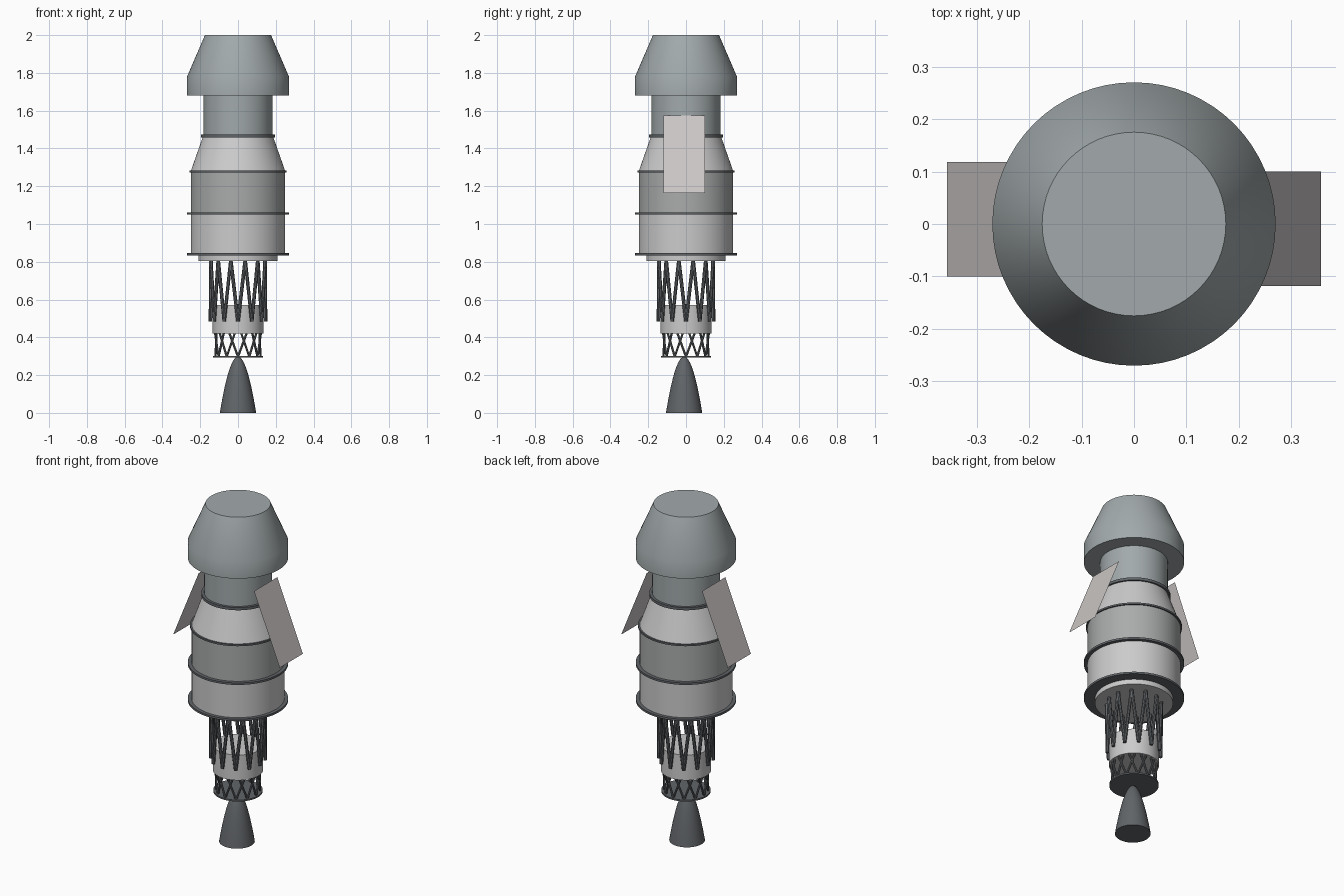
import bpy, bmesh
from math import sin, cos, pi, sqrt
from mathutils import Vector

if "Cube" in bpy.data.objects:
    bpy.data.objects.remove(bpy.data.objects["Cube"])


def material(name, r, g, b):
    m = bpy.data.materials.new(name)
    m.diffuse_color = (r, g, b, 1)
    m.use_nodes = True
    m.node_tree.nodes["Principled BSDF"].inputs["Base Color"].default_value = m.diffuse_color
    return m


DARK = material("dark_metal", 0.12, 0.13, 0.14)
HULL = material("hull_grey", 0.36, 0.40, 0.41)
MID = material("mid_grey", 0.40, 0.41, 0.41)
LIGHT = material("light_grey", 0.62, 0.62, 0.62)
PANEL = material("panel_grey", 0.60, 0.57, 0.56)


def finish(name, bm, mat, smooth=True):
    bmesh.ops.recalc_face_normals(bm, faces=bm.faces)
    me = bpy.data.meshes.new(name)
    bm.to_mesh(me)
    bm.free()
    me.materials.append(mat)
    ob = bpy.data.objects.new(name, me)
    bpy.context.collection.objects.link(ob)
    if smooth:
        bpy.ops.object.select_all(action='DESELECT')
        ob.select_set(True)
        bpy.context.view_layer.objects.active = ob
        bpy.ops.object.shade_smooth_by_angle(angle=0.5)
    return ob


def revolve(name, profile, mat, y=0.0, segs=64):
    """Closed solid of revolution from (radius, z) points."""
    bm = bmesh.new()
    rings = [[bm.verts.new((r * cos(2 * pi * i / segs), y + r * sin(2 * pi * i / segs), z))
              for i in range(segs)] for r, z in profile]
    for a, b in zip(rings, rings[1:]):
        for i in range(segs):
            j = (i + 1) % segs
            bm.faces.new((a[i], a[j], b[j], b[i]))
    bm.faces.new(rings[0])
    bm.faces.new(rings[-1])
    return finish(name, bm, mat)


def truss(name, n, r_top, z_top, r_bot, z_bot, twist, thick, mat):
    """n struts leaning each way around a ring; twist is the angle covered by one strut."""
    bm = bmesh.new()
    for i in range(n):
        a = 2 * pi * i / n
        for s in (-1, 1):
            p = Vector((r_bot * cos(a), r_bot * sin(a), z_bot))
            q = Vector((r_top * cos(a + s * twist), r_top * sin(a + s * twist), z_top))
            d = q - p
            geo = bmesh.ops.create_cone(bm, cap_ends=True, segments=8, radius1=thick,
                                        radius2=thick, depth=d.length)
            rot = d.to_track_quat('Z', 'Y').to_matrix().to_4x4()
            rot.translation = (p + q) / 2
            bmesh.ops.transform(bm, matrix=rot, verts=geo['verts'])
    return finish(name, bm, mat)


# Engine nozzle, a parabolic bell
bell = [(0.096 * sqrt(1 - z / 0.298), z) for z in
        (0, 0.03, 0.06, 0.1, 0.14, 0.18, 0.21, 0.24, 0.265, 0.285, 0.296)]
revolve("engine_nozzle", bell, DARK, y=-0.01)

# Engine section: base plate, lattice, tank, open truss
revolve("engine_base_plate", [(0.133, 0.293), (0.133, 0.302)], DARK)
truss("engine_lattice", 12, 0.123, 0.425, 0.119, 0.298, pi / 8, 0.006, DARK)
revolve("engine_tank", [(0.135, 0.42), (0.135, 0.57)], LIGHT)
truss("support_truss", 12, 0.148, 0.81, 0.146, 0.485, pi / 12, 0.0095, DARK)
revolve("truss_mount", [(0.21, 0.805), (0.21, 0.842)], LIGHT)

# Main body
revolve("lower_body", [(0.25, 0.84), (0.25, 1.055)], LIGHT)
revolve("upper_body", [(0.25, 1.055), (0.25, 1.28)], MID)
revolve("body_shoulder", [(0.25, 1.28), (0.185, 1.465)], LIGHT)
revolve("neck", [(0.182, 1.46), (0.182, 1.685)], HULL)

# Seam rings
for name, r, z, h in (("base_ring", 0.27, 0.84, 0.012), ("middle_ring", 0.27, 1.055, 0.012),
                      ("shoulder_ring", 0.258, 1.278, 0.01), ("neck_ring", 0.197, 1.466, 0.016)):
    revolve(name, [(r, z - h / 2), (r, z + h / 2)], DARK)

# Nose capsule
revolve("nose_capsule", [(0.27, 1.68), (0.27, 1.78), (0.175, 2.0)], HULL)

# Slanted side panels
for name, s in (("right_panel", 1), ("left_panel", -1)):
    bm = bmesh.new()
    bm.faces.new([bm.verts.new((s * x, s * y, z)) for x, y, z in (
        (0.188, -0.118, 1.575), (0.356, -0.118, 1.165),
        (0.356, 0.10, 1.165), (0.188, 0.10, 1.575))])
    finish(name, bm, PANEL, smooth=False)
